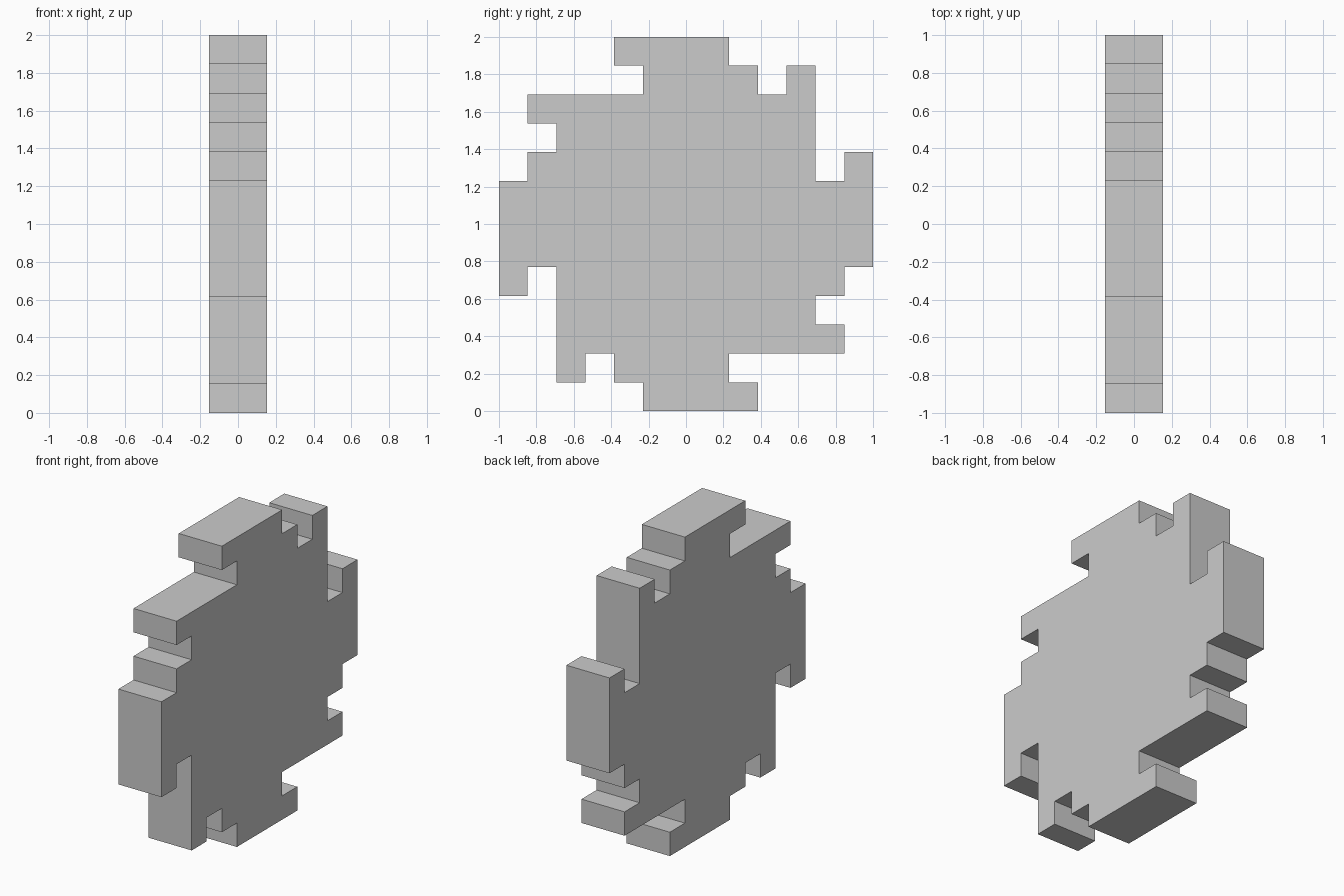
import bpy, bmesh

if "Cube" in bpy.data.objects:
    bpy.data.objects.remove(bpy.data.objects["Cube"])

N = 13            # the disc is drawn on a 13 x 13 cell grid
U = 2.0 / N       # size of one cell

# One quarter of the stepped, toothed rim, in grid cells (y, z)
quarter = [(4, 13), (8, 13), (8, 12), (9, 12), (9, 11), (10, 11),
           (10, 12), (11, 12), (11, 8), (12, 8), (12, 9)]

# Repeat the quarter by turning it 90 degrees around the disc centre
outline = []
for _ in range(4):
    outline += quarter
    quarter = [(z, N - y) for y, z in quarter]

# Extrude the outline to a plate two cells thick
bm = bmesh.new()
side = bm.faces.new([bm.verts.new((-U, y * U - 1, z * U)) for y, z in outline])
ext = bmesh.ops.extrude_face_region(bm, geom=[side], use_keep_orig=True)
moved = [v for v in ext["geom"] if isinstance(v, bmesh.types.BMVert)]
bmesh.ops.translate(bm, verts=moved, vec=(2 * U, 0, 0))
bmesh.ops.recalc_face_normals(bm, faces=bm.faces)

mesh = bpy.data.meshes.new("toothed_disc")
bm.to_mesh(mesh)
bm.free()
disc = bpy.data.objects.new("toothed_disc", mesh)
bpy.context.collection.objects.link(disc)
